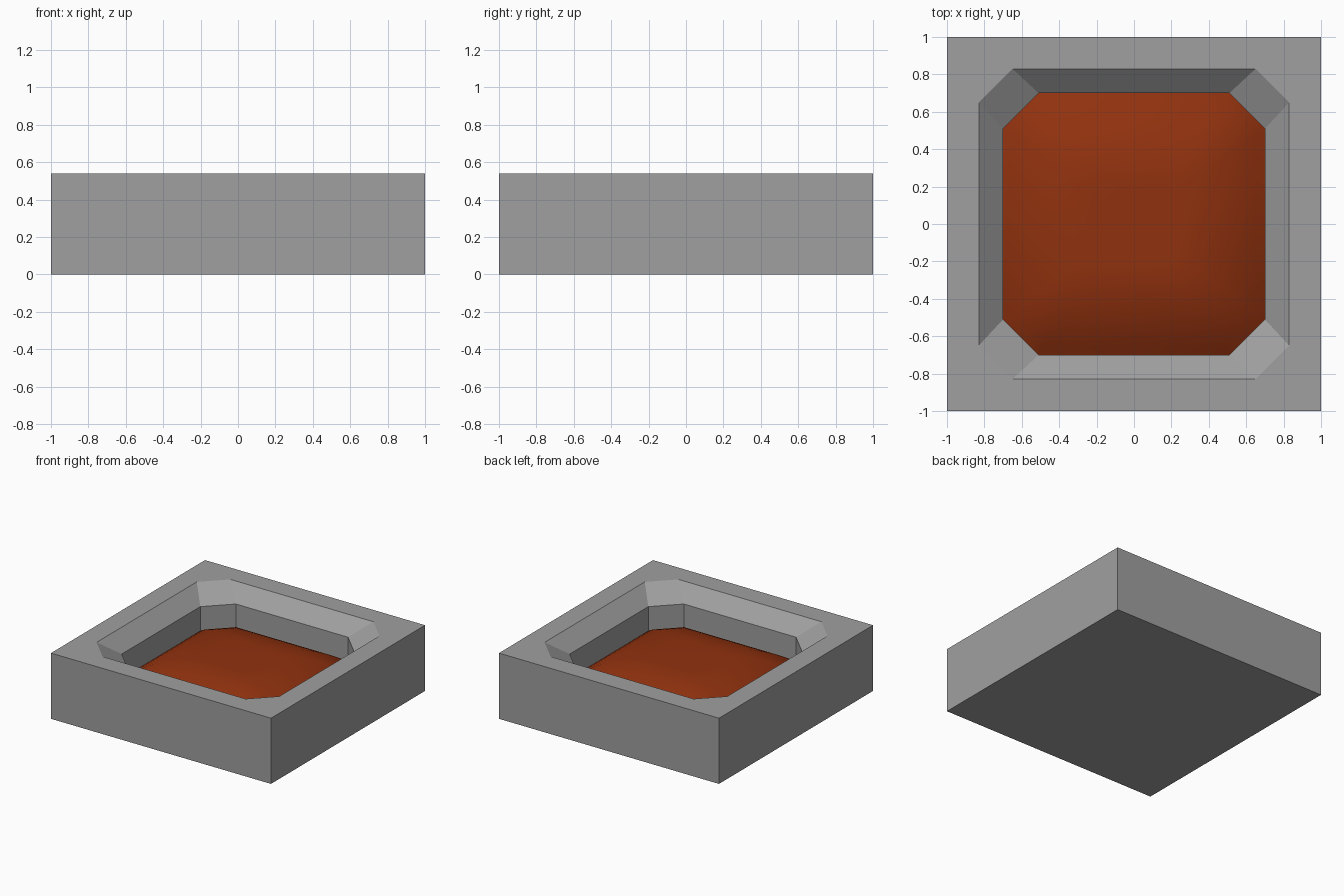
import bpy
import bmesh

cube = bpy.data.objects.get("Cube")
if cube:
    bpy.data.objects.remove(cube, do_unlink=True)


def material(name, rgb):
    mat = bpy.data.materials.new(name)
    mat.use_nodes = True
    mat.diffuse_color = (*rgb, 1)
    mat.node_tree.nodes["Principled BSDF"].inputs["Base Color"].default_value = (*rgb, 1)
    return mat


def octagon(bm, r, c, z):
    """Chamfered square: sides at distance r, each side ending at c."""
    pts = [(r, -c), (r, c), (c, r), (-c, r), (-r, c), (-r, -c), (-c, -r), (c, -r)]
    return [bm.verts.new((x, y, z)) for x, y in pts]


def bridge(bm, a, b):
    n = len(a)
    for i in range(n):
        j = (i + 1) % n
        bm.faces.new((a[i], a[j], b[j], b[i]))


def finish(bm, name, mat):
    bmesh.ops.recalc_face_normals(bm, faces=bm.faces)
    mesh = bpy.data.meshes.new(name)
    bm.to_mesh(mesh)
    bm.free()
    mesh.materials.append(mat)
    obj = bpy.data.objects.new(name, mesh)
    bpy.context.collection.objects.link(obj)
    return obj


HEIGHT = 0.54
LAVA_EDGE = 0.225
stone = material("grey stone", (0.35, 0.35, 0.35))
molten = material("molten orange", (0.28, 0.031, 0.0045))

# Stone block with a bevelled octagonal basin
bm = bmesh.new()
corners = [(1, -1), (1, 1), (-1, 1), (-1, -1)]
bottom = [bm.verts.new((x, y, 0)) for x, y in corners]
top = [bm.verts.new((x, y, HEIGHT)) for x, y in corners]
bm.faces.new(bottom)
bridge(bm, bottom, top)
rim = octagon(bm, 0.83, 0.65, HEIGHT)
lip = octagon(bm, 0.70, 0.51, 0.425)
floor = octagon(bm, 0.70, 0.51, LAVA_EDGE - 0.02)
for i in range(4):
    j = (i + 1) % 4
    bm.faces.new((top[i], top[j], rim[2 * i + 1], rim[2 * i]))
    bm.faces.new((top[j], rim[(2 * i + 2) % 8], rim[2 * i + 1]))
bridge(bm, rim, lip)
bridge(bm, lip, floor)
bm.faces.new(floor)
finish(bm, "stone_basin", stone)

# Domed molten surface, flat in the middle and steeper towards the walls
bm = bmesh.new()
steps, inner, outer, rise = 10, 0.22, 0.70, 0.18
rings = []
for s in range(steps + 1):
    t = s / steps
    r = inner + (outer - inner) * t
    rings.append(octagon(bm, r, r * 0.51 / 0.70, LAVA_EDGE + rise * (1 - t * t)))
cap = bm.faces.new(rings[0])
for a, b in zip(rings, rings[1:]):
    bridge(bm, a, b)
lava = finish(bm, "molten_pool", molten)
for poly in lava.data.polygons:
    poly.use_smooth = True
if lava.data.polygons[0].normal.z < 0:
    lava.data.flip_normals()
